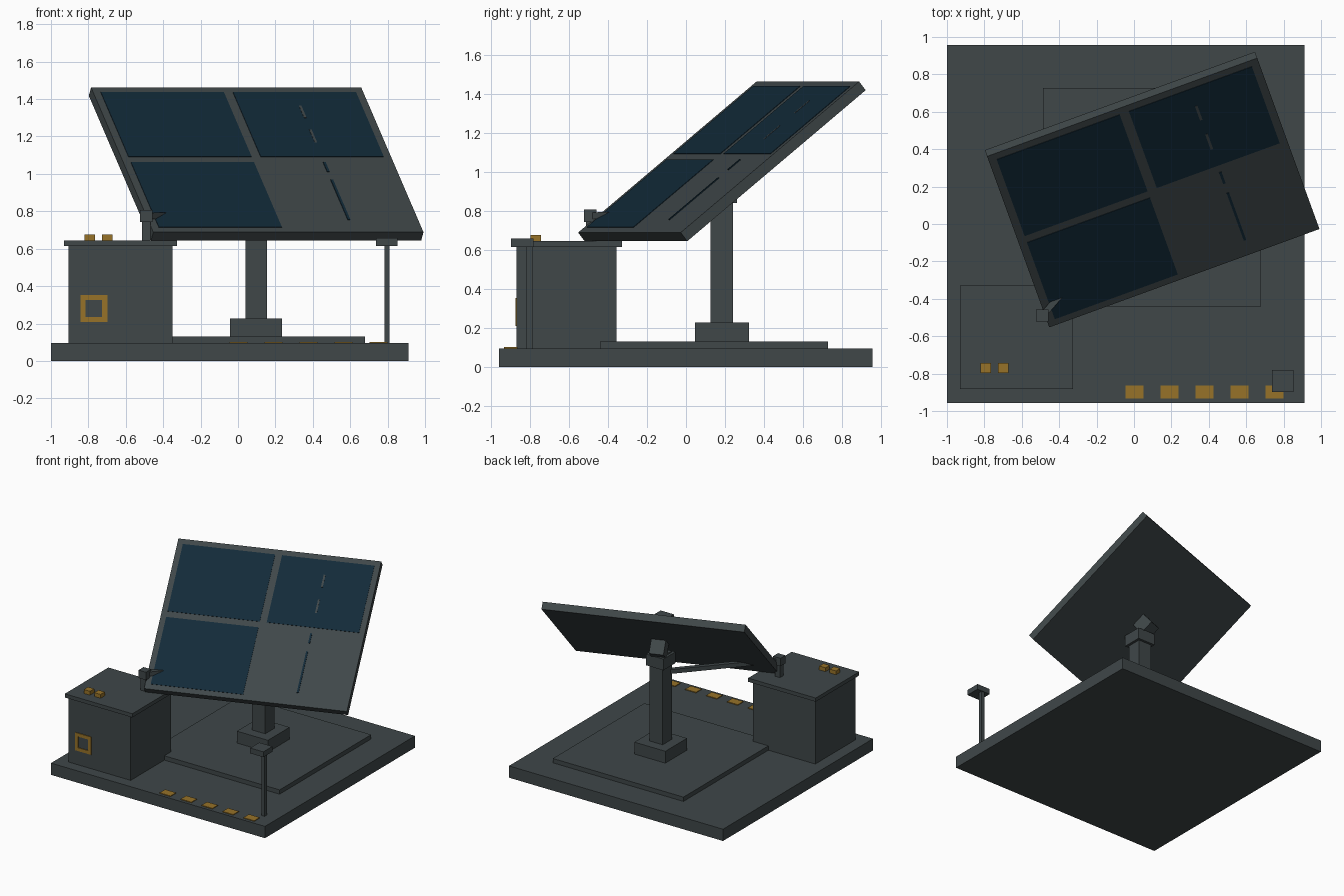
import bpy
import math
from mathutils import Matrix, Vector

cube = bpy.data.objects.get("Cube")
if cube:
    bpy.data.objects.remove(cube, do_unlink=True)


def material(name, rgb):
    m = bpy.data.materials.new(name)
    m.use_nodes = True
    m.diffuse_color = (*rgb, 1)
    m.node_tree.nodes["Principled BSDF"].inputs["Base Color"].default_value = (*rgb, 1)
    return m


STEEL = material("dark steel", (0.05, 0.063, 0.066))
AMBER = material("amber paint", (0.31, 0.17, 0.022))
CELL = material("solar blue", (0.006, 0.023, 0.040))


def block(name, centre, size, mat=STEEL, frame=Matrix()):
    """Box with a local centre and size, placed in the given frame."""
    bpy.ops.mesh.primitive_cube_add(size=1)
    ob = bpy.context.object
    ob.name = name
    ob.data.transform(Matrix.Diagonal((*size, 1)))
    ob.matrix_world = frame @ Matrix.Translation(centre)
    ob.data.materials.append(mat)
    return ob


def span(name, x, y, z, mat=STEEL):
    """Box given by its extents along each axis."""
    lo, hi = Vector((x[0], y[0], z[0])), Vector((x[1], y[1], z[1]))
    return block(name, (lo + hi) / 2, hi - lo, mat)


# Ground slab and raised pad
span("base_slab", (-1, 0.912), (-0.958, 0.956), (0, 0.095))
span("raised_pad", (-0.487, 0.68), (-0.44, 0.728), (0.095, 0.13))

# Amber floor markings
for i in range(5):
    block(f"floor_marking_{i + 1}", (0.002 + i * 0.187, -0.898, 0.097),
          (0.096, 0.07, 0.008), AMBER)

# Equipment cabinet
span("cabinet", (-0.906, -0.35), (-0.869, -0.356), (0.095, 0.615))
span("cabinet_lid", (-0.929, -0.326), (-0.883, -0.328), (0.615, 0.645))
for i in range(2):
    block(f"lid_button_{i + 1}", (-0.792 + i * 0.094, -0.77, 0.66),
          (0.056, 0.054, 0.032), AMBER)

# Square amber outline on the cabinet front
for i, s in enumerate((-1, 1)):
    block(f"door_mark_rail_{i + 1}", (-0.771, -0.871, 0.281 + s * 0.0585),
          (0.144, 0.008, 0.027), AMBER)
    block(f"door_mark_stile_{i + 1}", (-0.771 + s * 0.0585, -0.871, 0.281),
          (0.027, 0.008, 0.09), AMBER)

# Lamp post at the front corner
span("lamp_post", (0.783, 0.81), (-0.818, -0.787), (0.095, 0.625))
span("lamp_head", (0.737, 0.854), (-0.897, -0.781), (0.615, 0.658))

# Mast
MX, MY = 0.097, 0.184
block("mast_foot", (MX, MY, 0.178), (0.277, 0.277, 0.096))
block("mast", (MX, MY, 0.535), (0.116, 0.116, 0.81))
block("mast_collar", (MX, MY, 0.885), (0.155, 0.155, 0.09))

# Tilted panel, all in the panel's own frame
tilt = (Matrix.Translation((MX, MY, 1.053)) @ Matrix.Rotation(math.radians(20), 4, "Z")
        @ Matrix.Rotation(math.radians(38.5), 4, "X"))
TOP = 0.0285
block("panel_frame", (0, 0, 0), (1.537, 1.243, 0.057), STEEL, tilt)
block("tilt_head", (0, 0, -0.08), (0.11, 0.11, 0.12), STEEL, tilt)
for name, u, v in (("upper_left", -1, 1), ("upper_right", 1, 1), ("lower_left", -1, -1)):
    block(f"{name}_cell", (u * 0.376, v * 0.302, TOP), (0.70, 0.556, 0.006), CELL, tilt)

# Broken seam down the right half of the panel
for i, (a, b) in enumerate(((0.357, 0.46), (0.144, 0.255), (-0.105, -0.024), (-0.517, -0.174))):
    block(f"seam_dash_{i + 1}", (0.374, (a + b) / 2, TOP), (0.014, b - a, 0.009),
          STEEL if a > 0 else CELL, tilt)

# Sensor on the cabinet and the conduit running to the mast
SX, SY, SZ = -0.49, -0.49, 0.775
block("sensor_stem", (SX, SY, 0.695), (0.046, 0.046, 0.1))
block("sensor_box", (SX, SY, SZ), (0.066, 0.064, 0.064))
start, end = Vector((SX, SY, SZ)), Vector((MX, MY, SZ + 0.003))
run = end - start
block("conduit", (0, 0, 0), (0.034, 0.034, run.length), STEEL,
      Matrix.Translation((start + end) / 2) @ run.to_track_quat("Z", "Y").to_matrix().to_4x4())
